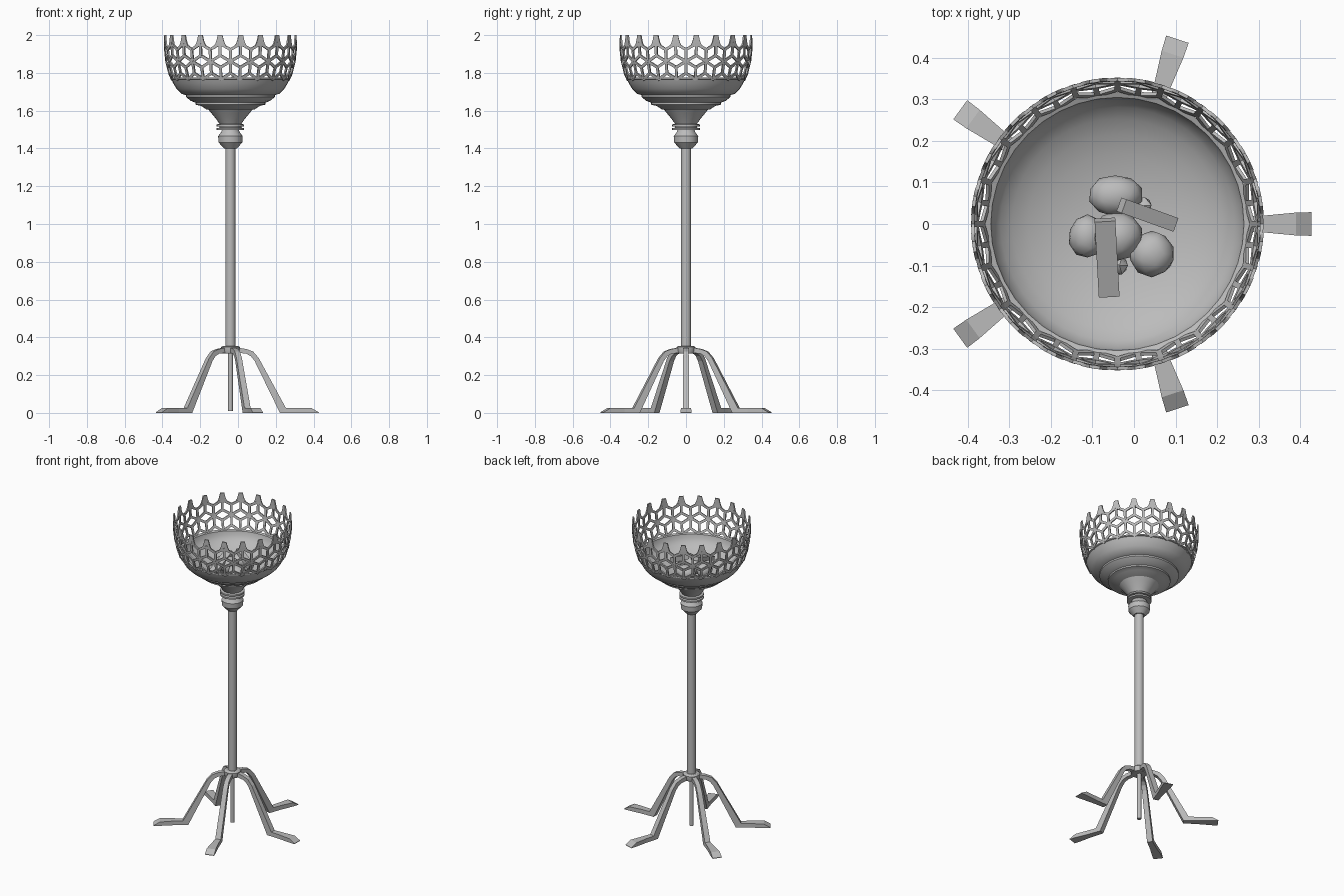
import bpy, bmesh, math, random
from mathutils import Vector, Matrix

if "Cube" in bpy.data.objects:
    bpy.data.objects.remove(bpy.data.objects["Cube"])

random.seed(4)
CX = -0.04  # stand axis
iron = bpy.data.materials.new("iron grey")
iron.diffuse_color = (0.5, 0.5, 0.5, 1)
iron.use_nodes = True
iron.node_tree.nodes["Principled BSDF"].inputs["Base Color"].default_value = iron.diffuse_color


def finish(name, bm, smooth=None, loc=(CX, 0, 0)):
    bmesh.ops.recalc_face_normals(bm, faces=bm.faces)
    me = bpy.data.meshes.new(name)
    bm.to_mesh(me)
    bm.free()
    ob = bpy.data.objects.new(name, me)
    bpy.context.collection.objects.link(ob)
    ob.location = loc
    me.materials.append(iron)
    if smooth:
        bpy.ops.object.select_all(action='DESELECT')
        ob.select_set(True)
        bpy.context.view_layer.objects.active = ob
        bpy.ops.object.shade_smooth_by_angle(angle=math.radians(smooth))
    return ob


def lathe(name, profile, n=24, smooth=35):
    """Turn (radius, z) points round the axis; ends at radius 0 close."""
    bm = bmesh.new()
    rings = []
    for r, z in profile:
        if r == 0:
            rings.append([bm.verts.new((0, 0, z))] * n)
        else:
            rings.append([bm.verts.new((r * math.cos(2 * math.pi * i / n),
                                        r * math.sin(2 * math.pi * i / n), z)) for i in range(n)])
    for a, b in zip(rings, rings[1:]):
        for i in range(n):
            j = (i + 1) % n
            vs = list(dict.fromkeys((a[i], a[j], b[j], b[i])))
            if len(vs) > 2:
                bm.faces.new(vs)
    return finish(name, bm, smooth)


# pole, inner rod and turned parts
lathe("pole", [(0, 0.33), (0.027, 0.33), (0.027, 1.41), (0, 1.41)], 16)
lathe("inner_rod", [(0, 0.01), (0.013, 0.01), (0.013, 0.34), (0, 0.34)], 12)
lathe("leg_collar", [(0, 0.315), (0.045, 0.315), (0.05, 0.325), (0.05, 0.348), (0.04, 0.355), (0, 0.355)], 20)
lathe("knob", [(0, 1.40), (0.034, 1.40), (0.063, 1.432), (0.065, 1.465), (0.05, 1.485), (0.045, 1.497),
               (0.073, 1.497), (0.073, 1.507), (0.058, 1.51), (0.058, 1.517), (0.073, 1.517),
               (0.073, 1.527), (0.058, 1.53), (0.075, 1.555), (0.1, 1.585), (0.122, 1.612), (0, 1.615)])

# stepped bowl, outside then inside
inner = [(0.305 * math.cos(t), 1.77 - 0.13 * math.sin(t))
         for t in [math.pi / 2 * i / 8 for i in range(8)]]
lathe("bowl", [(0, 1.605), (0.125, 1.605), (0.155, 1.625), (0.185, 1.632), (0.185, 1.642), (0.21, 1.652),
               (0.235, 1.672), (0.235, 1.682), (0.26, 1.69), (0.285, 1.715), (0.303, 1.745),
               (0.312, 1.765), (0.318, 1.768), (0.318, 1.776)] + inner + [(0, 1.64)], 40)


# pierced crown: hexagon lattice of struts, wrapped round the bowl
def wrap(u, z):
    r = 0.349 - 0.034 * (max(0, 1.95 - z) / 0.184) ** 2
    a = u / 0.35
    return (r * math.cos(a), r * math.sin(a), z)


bm = bmesh.new()
COL = 0.35 * math.radians(9)
W = 0.0075


def strut(c0, z0, c1, z1):
    p, q = Vector((c0 * COL, z0)), Vector((c1 * COL, z1))
    d = (q - p).normalized()
    s = Vector((-d.y, d.x)) * W
    p, q = p - d * 0.003, q + d * 0.003
    bm.faces.new([bm.verts.new(wrap(*v)) for v in (p - s, q - s, q + s, p + s)])


S = 0.0625
ZM = 1.861
for k in range(20):
    m = 2 * k
    for up in (1, -1):
        strut(m, ZM, m, ZM + up * S)
        hub = ZM + up * 1.5 * S
        for side in (1, -1):
            strut(m, ZM, m + side, ZM + up * S / 2)
            strut(m, ZM + up * S, m + side, hub)
        strut(m + 1, hub, m + 1, hub - up * S)
    # spike with flared foot
    prof = [(0.034, 1.94), (0.024, 1.957), (0.018, 1.975), (0.0125, 2.0)]
    u0 = (m + 1) * COL
    for (w0, z0), (w1, z1) in zip(prof, prof[1:]):
        bm.faces.new([bm.verts.new(wrap(u0 + w, z)) for w, z in
                      ((-w0, z0), (w0, z0), (w1, z1), (-w1, z1))])
bmesh.ops.remove_doubles(bm, verts=bm.verts, dist=0.0002)
crown = finish("pierced_crown", bm)
sol = crown.modifiers.new("thickness", 'SOLIDIFY')
sol.thickness = 0.008
sol.offset = 0

# five legs: (r, z top, r, z under, half width)
LEG = [(0.03, 0.347, 0.03, 0.32, 0.014), (0.085, 0.338, 0.085, 0.313, 0.014),
       (0.12, 0.325, 0.108, 0.30, 0.014), (0.15, 0.29, 0.128, 0.275, 0.015),
       (0.293, 0.027, 0.262, 0.0, 0.017), (0.35, 0.027, 0.35, 0.0, 0.02),
       (0.43, 0.025, 0.43, 0.0, 0.0275), (0.468, 0.003, 0.468, 0.0, 0.0285)]
for k in range(5):
    bm = bmesh.new()
    rings = [[bm.verts.new(v) for v in ((a, -w, b), (a, w, b), (c, w, d), (c, -w, d))]
             for a, b, c, d, w in LEG]
    for p, q in zip(rings, rings[1:]):
        for i in range(4):
            bm.faces.new((p[i], p[(i + 1) % 4], q[(i + 1) % 4], q[i]))
    bm.faces.new(rings[0])
    bm.faces.new(rings[-1])
    bm.transform(Matrix.Rotation(math.radians(72 * k), 4, 'Z'))
    finish("leg_%d" % (k + 1), bm)

# lumps of coal in the bowl
for i, (x, y, z, sx, sy, sz) in enumerate([
        (-0.045, 0.07, 1.69, 0.066, 0.05, 0.045), (-0.112, -0.03, 1.685, 0.046, 0.054, 0.045),
        (0.043, -0.072, 1.69, 0.058, 0.056, 0.048), (-0.04, -0.03, 1.70, 0.06, 0.06, 0.055),
        (0.02, 0.045, 1.67, 0.024, 0.024, 0.025), (-0.035, -0.1, 1.665, 0.022, 0.024, 0.025)]):
    bm = bmesh.new()
    bmesh.ops.create_icosphere(bm, subdivisions=2 if i < 4 else 1, radius=1)
    for v in bm.verts:
        v.co *= random.uniform(0.93, 1.05)
        v.co = Vector((v.co.x * sx, v.co.y * sy, v.co.z * sz))
    finish("coal_%d" % (i + 1), bm, 40, (x, y, z))


# two split logs leaning on the coals
def log(name, a, b, w, h):
    a, b = Vector(a), Vector(b)
    bm = bmesh.new()
    bmesh.ops.create_cube(bm, size=1)
    d = b - a
    bm.transform(Matrix.Translation((a + b) / 2) @ d.to_track_quat('Y', 'Z').to_matrix().to_4x4()
                 @ Matrix.Diagonal((w, d.length, h, 1)))
    finish(name, bm, loc=(0, 0, 0))


log("log_front", (-0.07, 0.01, 1.765), (-0.06, -0.172, 1.70), 0.05, 0.025)
log("log_back", (-0.03, 0.045, 1.775), (0.095, 0.0, 1.71), 0.035, 0.03)
